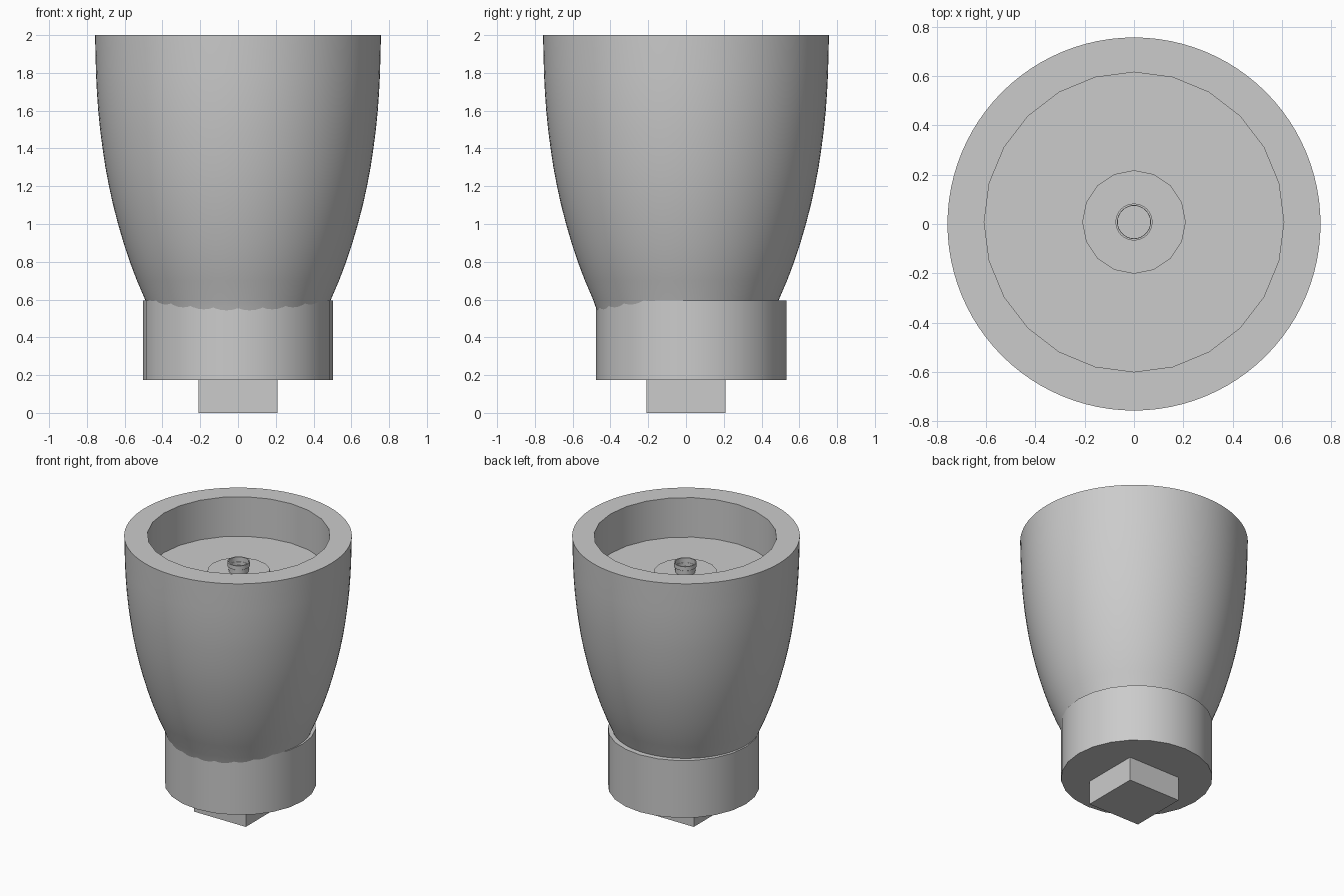
import bpy, bmesh, math

cube = bpy.data.objects.get("Cube")
if cube:
    bpy.data.objects.remove(cube, do_unlink=True)

grey = bpy.data.materials.new("plain_grey")
grey.use_nodes = True
colour = (0.6, 0.6, 0.6, 1)
grey.diffuse_color = colour
grey.node_tree.nodes["Principled BSDF"].inputs["Base Color"].default_value = colour


def add_object(name, bm):
    bmesh.ops.recalc_face_normals(bm, faces=bm.faces)
    mesh = bpy.data.meshes.new(name)
    bm.to_mesh(mesh)
    bm.free()
    mesh.materials.append(grey)
    obj = bpy.data.objects.new(name, mesh)
    bpy.context.collection.objects.link(obj)
    return obj


def select_only(obj):
    bpy.ops.object.select_all(action="DESELECT")
    obj.select_set(True)
    bpy.context.view_layer.objects.active = obj


def smooth(obj):
    select_only(obj)
    bpy.ops.object.shade_smooth_by_angle(angle=math.radians(35))


def lathe(name, profile, sides, y=0.0):
    """Stack rings of (radius, z) and cap both ends."""
    bm = bmesh.new()
    rings = []
    for r, z in profile:
        angles = [math.tau * i / sides for i in range(sides)]
        rings.append([bm.verts.new((r * math.sin(a), y + r * math.cos(a), z)) for a in angles])
    for low, high in zip(rings, rings[1:]):
        for i in range(sides):
            j = (i + 1) % sides
            bm.faces.new((low[i], low[j], high[j], high[i]))
    bm.faces.new(rings[0])
    bm.faces.new(rings[-1])
    return add_object(name, bm)


# Flared cup body with a recessed top
cup = lathe("cup_body", [(0.45, 0.48), (0.478, 0.56), (0.492, 0.6), (0.535, 0.7),
                         (0.573, 0.8), (0.606, 0.9), (0.635, 1.0), (0.661, 1.1),
                         (0.683, 1.2), (0.702, 1.3), (0.717, 1.4), (0.73, 1.5),
                         (0.74, 1.6), (0.747, 1.7), (0.752, 1.8), (0.757, 2.0)], 96)
cutter = lathe("recess_cutter", [(0.608, 1.71), (0.608, 2.2)], 24, 0.008)
cutter.hide_render = True
cut = cup.modifiers.new("recess", "BOOLEAN")
cut.operation = "DIFFERENCE"
cut.solver = "EXACT"
cut.object = cutter
select_only(cup)
bpy.ops.object.modifier_apply(modifier=cut.name)
bpy.data.objects.remove(cutter, do_unlink=True)
smooth(cup)

# Slightly offset collar below the cup
smooth(lathe("collar", [(0.504, 0.175), (0.504, 0.595)], 24, 0.028))

# Raised disc and hollow pin in the recess
smooth(lathe("centre_disc", [(0.21, 1.69), (0.21, 1.74)], 16, 0.008))
smooth(lathe("hollow_pin", [(0.066, 1.72), (0.066, 1.775), (0.075, 1.78),
                            (0.075, 1.81), (0.067, 1.81), (0.067, 1.75)], 32, 0.008))

# Square drive peg at the base
bm = bmesh.new()
bmesh.ops.create_cube(bm, size=1)
bmesh.ops.scale(bm, vec=(0.42, 0.42, 0.2), verts=bm.verts)
bmesh.ops.translate(bm, vec=(0, 0, 0.1), verts=bm.verts)
add_object("square_peg", bm)
